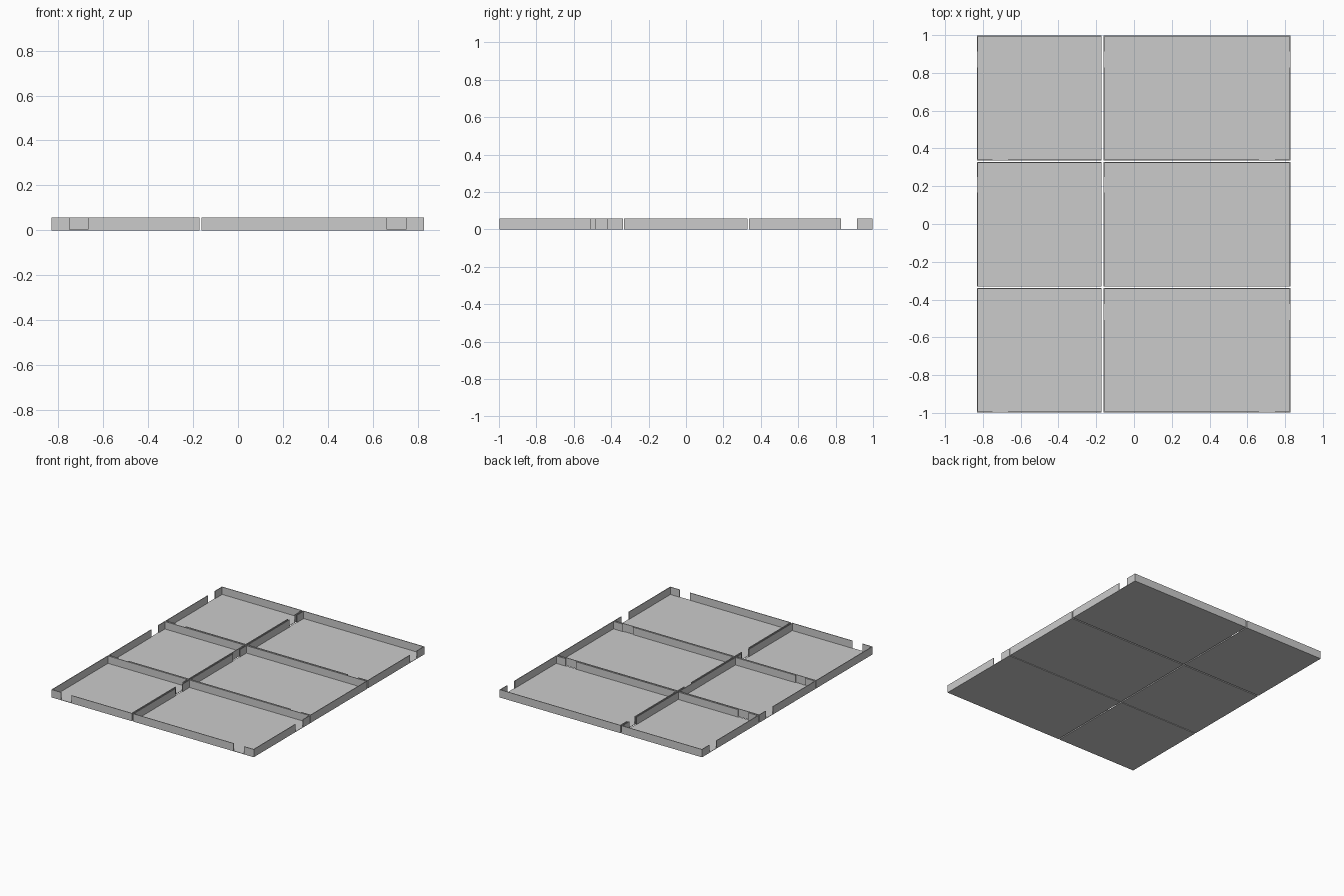
import bpy
import bmesh

if "Cube" in bpy.data.objects:
    bpy.data.objects.remove(bpy.data.objects["Cube"])

TOP, WALL, FLOOR = 0.058, 0.005, 0.003


def add_box(bm, x0, x1, y0, y1, z0, z1):
    v = [bm.verts.new((x, y, z)) for z in (z0, z1)
         for x, y in ((x0, y0), (x1, y0), (x1, y1), (x0, y1))]
    for f in ((3, 2, 1, 0), (4, 5, 6, 7), (0, 1, 5, 4),
              (1, 2, 6, 5), (2, 3, 7, 6), (3, 0, 4, 7)):
        bm.faces.new([v[i] for i in f])


def spans(a, b, door):
    return [(a, b)] if door is None else [(a, door[0]), (door[1], b)]


def room(name, x0, x1, y0, y1, front=None, back=None, left=None, right=None):
    bm = bmesh.new()
    # floor slab
    add_box(bm, x0, x1, y0, y1, 0, FLOOR)
    # front and back walls, split around their doorways
    for y, door in ((y0, front), (y1 - WALL, back)):
        for a, b in spans(x0, x1, door):
            add_box(bm, a, b, y, y + WALL, FLOOR, TOP)
    # side walls fit between front and back walls
    for x, door in ((x0, left), (x1 - WALL, right)):
        for a, b in spans(y0 + WALL, y1 - WALL, door):
            add_box(bm, x, x + WALL, a, b, FLOOR, TOP)
    mesh = bpy.data.meshes.new(name)
    bm.to_mesh(mesh)
    bm.free()
    bpy.context.collection.objects.link(bpy.data.objects.new(name, mesh))


# columns of rooms (x range) and the front doorway of each
LEFT, RIGHT = (-0.83, -0.171), (-0.162, 0.828)
DOOR_L, DOOR_R = (-0.75, -0.667), (0.663, 0.747)
# rows of rooms (y range) and their side doorways
FRONT, MID, BACK = (-0.998, -0.338), (-0.332, 0.328), (0.337, 0.998)
D_BACK, D_MID = (0.828, 0.913), (0.168, 0.25)
D_FRONT_L, D_FRONT_R = (-0.484, -0.4), (-0.508, -0.423)

room("front_left_room", *LEFT, *FRONT, front=DOOR_L, right=D_FRONT_L)
room("middle_left_room", *LEFT, *MID, front=DOOR_L, left=D_MID)
room("back_left_room", *LEFT, *BACK, front=DOOR_L, left=D_BACK, right=D_BACK)
room("front_right_room", *RIGHT, *FRONT, front=DOOR_R, left=D_FRONT_R, right=D_FRONT_R)
room("middle_right_room", *RIGHT, *MID, front=DOOR_R, left=D_MID)
room("back_right_room", *RIGHT, *BACK, front=DOOR_R, left=D_BACK, right=D_BACK)
